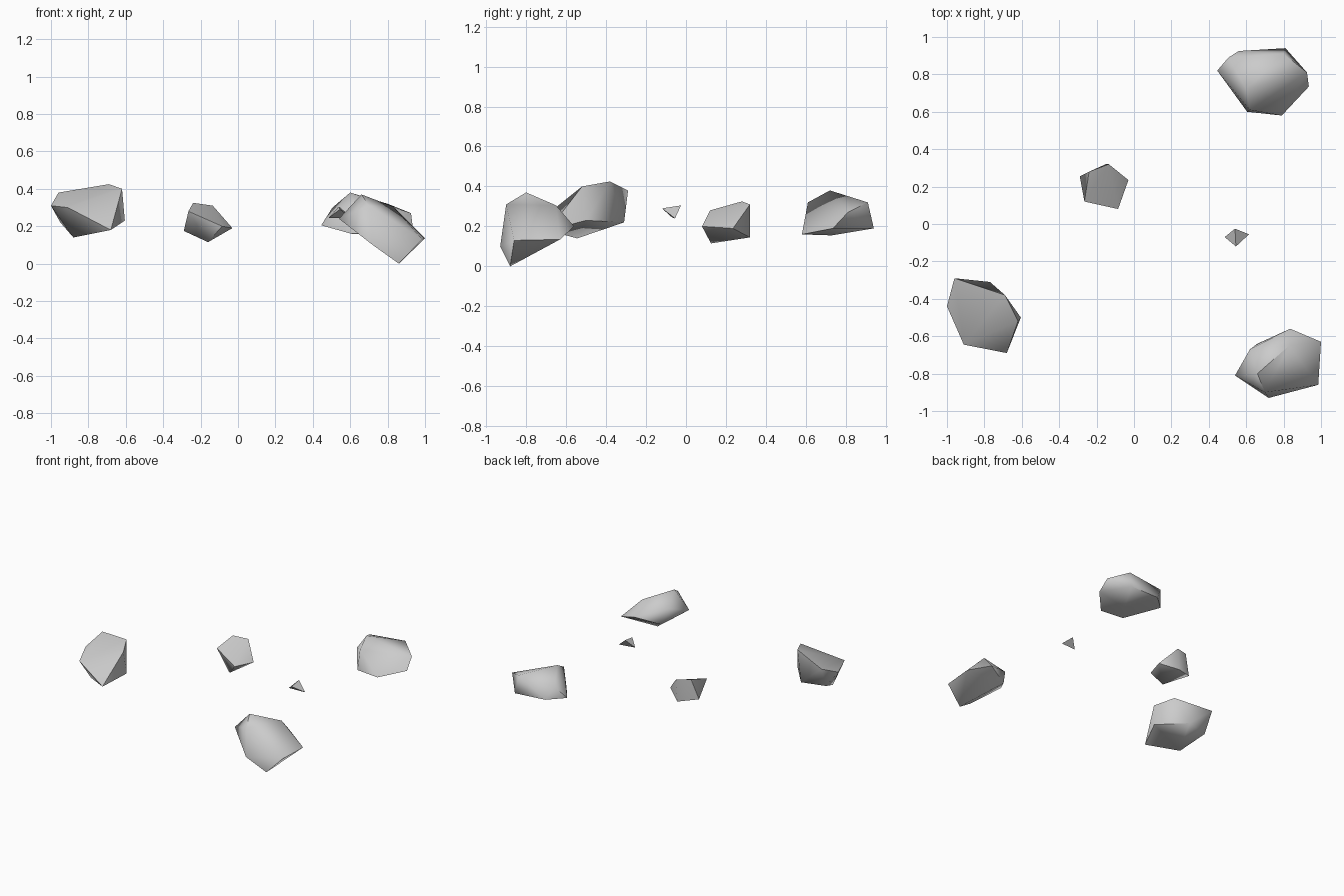
import bpy
import bmesh
import math

# Remove the default object
default_cube = bpy.data.objects.get("Cube")
if default_cube:
    bpy.data.objects.remove(default_cube, do_unlink=True)

# Single stone colour
STONE = (0.6, 0.6, 0.6, 1.0)
stone = bpy.data.materials.new("grey_stone")
stone.use_nodes = True
stone.diffuse_color = STONE
shader = next(n for n in stone.node_tree.nodes if n.type == 'BSDF_PRINCIPLED')
shader.inputs["Base Color"].default_value = STONE
shader.inputs["Roughness"].default_value = 0.8


def make_rock(name, corners):
    """Wrap a convex low-poly rock around its corner points."""
    bm = bmesh.new()
    for corner in corners:
        bm.verts.new(corner)
    bmesh.ops.convex_hull(bm, input=bm.verts[:], use_existing_faces=False)
    loose = [v for v in bm.verts if not v.link_faces]
    bmesh.ops.delete(bm, geom=loose, context='VERTS')
    bmesh.ops.recalc_face_normals(bm, faces=bm.faces[:])
    mesh = bpy.data.meshes.new(name)
    bm.to_mesh(mesh)
    bm.free()
    mesh.materials.append(stone)
    rock = bpy.data.objects.new(name, mesh)
    bpy.context.collection.objects.link(rock)

    # Soft facets, crisp rims
    bpy.ops.object.select_all(action='DESELECT')
    rock.select_set(True)
    bpy.context.view_layer.objects.active = rock
    bpy.ops.object.shade_smooth_by_angle(angle=math.radians(60))
    return rock


# Large rock at the front right
make_rock("front_right_rock", [
    (-.96, -.29, .38), (-.77, -.31, .22), (-.69, -.38, .425),
    (-.62, -.52, .40), (-.605, -.50, .23), (-.88, -.545, .14),
    (-.68, -.69, .18), (-.91, -.645, .30), (-1.0, -.44, .31),
    (-.95, -.36, .22),
])

# Large rock at the front left, tilted down to the ground
make_rock("front_left_rock", [
    (.66, -.80, .37), (.54, -.81, .24), (.62, -.67, .28),
    (.835, -.56, .20), (1.0, -.63, .135), (.985, -.86, .13),
    (.86, -.88, 0), (.72, -.93, .10), (.83, -.65, .305),
    (.70, -.90, .31), (.66, -.64, .16),
])

# Large rock at the back left
make_rock("back_left_rock", [
    (.445, .82, .205), (.505, .89, .30), (.56, .925, .20),
    (.81, .94, .19), (.80, .91, .32), (.60, .72, .38),
    (.925, .81, .27), (.935, .735, .19), (.79, .58, .16),
    (.605, .60, .16), (.62, .61, .32), (.70, .73, .155),
])

# Middle-sized rock near the centre
make_rock("centre_rock", [
    (-.29, .255, .175), (-.24, .28, .325), (-.135, .32, .31),
    (-.03, .235, .19), (-.085, .08, .20), (-.265, .12, .28),
    (-.16, .125, .115), (-.15, .32, .145),
])

# Tiny four-sided chip
make_rock("small_chip", [
    (.485, -.07, .245), (.615, -.055, .24),
    (.54, -.025, .305), (.545, -.12, .29),
])
